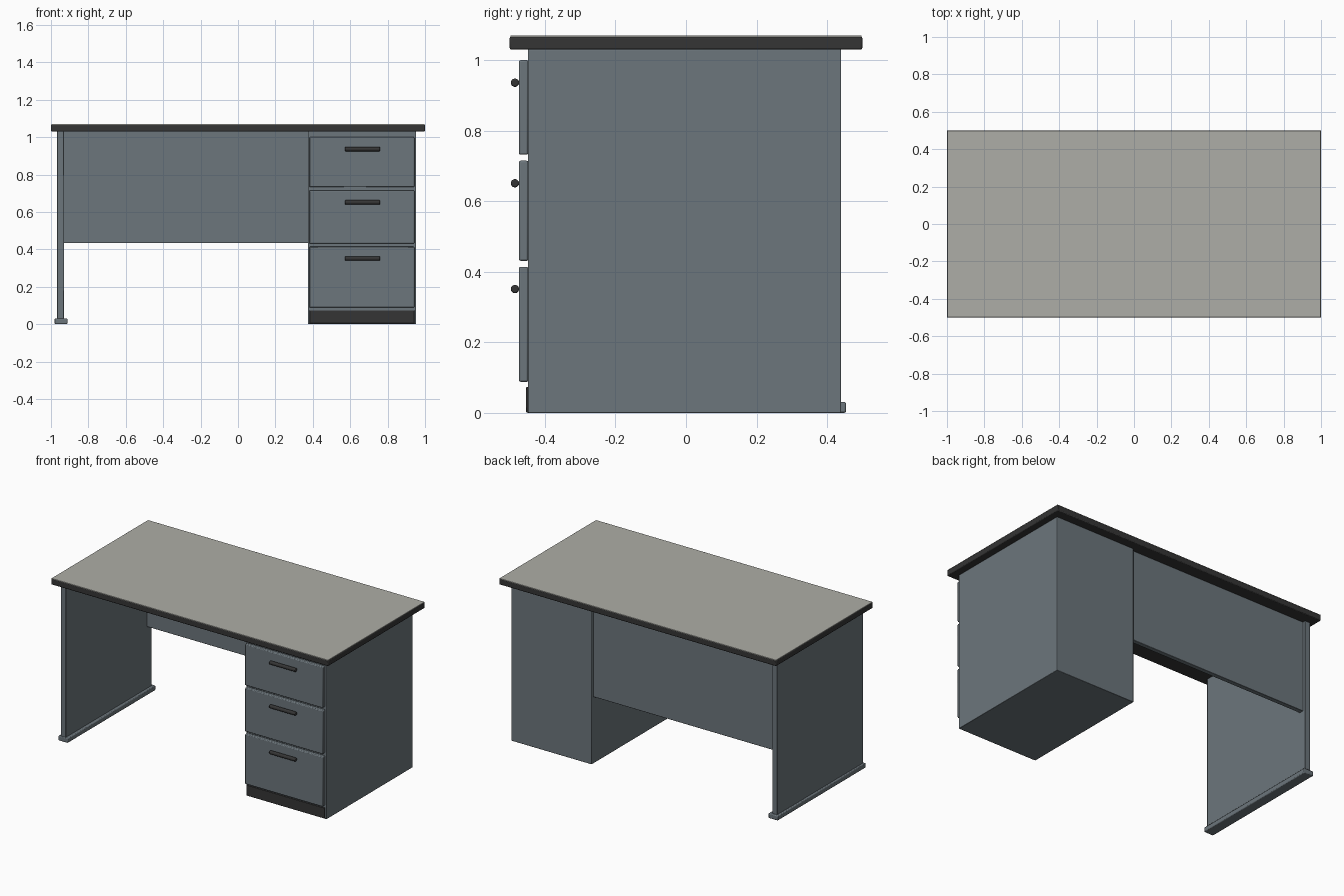
import bpy
import math

cube = bpy.data.objects.get("Cube")
if cube:
    bpy.data.objects.remove(cube, do_unlink=True)


def material(name, r, g, b):
    m = bpy.data.materials.new(name)
    m.use_nodes = True
    m.diffuse_color = (r, g, b, 1)
    m.node_tree.nodes["Principled BSDF"].inputs["Base Color"].default_value = (r, g, b, 1)
    return m


steel = material("blue_grey_steel", 0.15, 0.18, 0.2)
black = material("black_trim", 0.035, 0.035, 0.035)
laminate = material("warm_grey_laminate", 0.42, 0.42, 0.385)


def finish(ob, name, mat, bevel, segments=2):
    ob.name = name
    ob.data.materials.append(mat)
    if bevel:
        mod = ob.modifiers.new("soft_edges", "BEVEL")
        mod.width = bevel
        mod.segments = segments
    bpy.ops.object.shade_smooth_by_angle(angle=math.radians(35))
    return ob


def box(name, mat, x, y, z, bevel=0.003):
    """Box from (low, high) ranges on each axis."""
    bpy.ops.mesh.primitive_cube_add(size=1, location=[sum(r) / 2 for r in (x, y, z)])
    ob = bpy.context.object
    ob.scale = [hi - lo for lo, hi in (x, y, z)]
    bpy.ops.object.transform_apply(location=False, rotation=False, scale=True)
    return finish(ob, name, mat, bevel)


# Worktop: dark edge band with a thin laminate sheet
box("worktop_edge", black, (-1, 1), (-0.5, 0.5), (1.03, 1.067), 0.005)
box("worktop_laminate", laminate, (-0.998, 0.998), (-0.498, 0.498), (1.055, 1.07), 0.001)

# Drawer pedestal with kick plate
box("pedestal", steel, (0.373, 0.953), (-0.448, 0.44), (0, 1.031))
box("kick_plate", black, (0.383, 0.943), (-0.454, -0.44), (0.004, 0.073), 0.002)

# Drawer fronts and bar handles: bottom, top, handle height
for label, low, high, grip in (("top", 0.732, 1.0, 0.936),
                               ("middle", 0.431, 0.715, 0.651),
                               ("bottom", 0.088, 0.414, 0.351)):
    box(label + "_drawer", steel, (0.381, 0.943), (-0.474, -0.447), (low, high), 0.005)
    bpy.ops.mesh.primitive_cylinder_add(vertices=20, radius=0.0118, depth=0.188,
                                        location=(0.665, -0.485, grip),
                                        rotation=(0, math.pi / 2, 0))
    finish(bpy.context.object, label + "_handle", black, 0.004)

# End panel on its foot rail
box("end_panel", steel, (-0.967, -0.93), (-0.448, 0.44), (0.01, 1.031))
box("foot_rail", steel, (-0.98, -0.912), (-0.454, 0.454), (0, 0.031), 0.005)

# Modesty panel between the end panel and the pedestal
box("modesty_panel", steel, (-0.935, 0.376), (0.39, 0.42), (0.433, 1.031))
